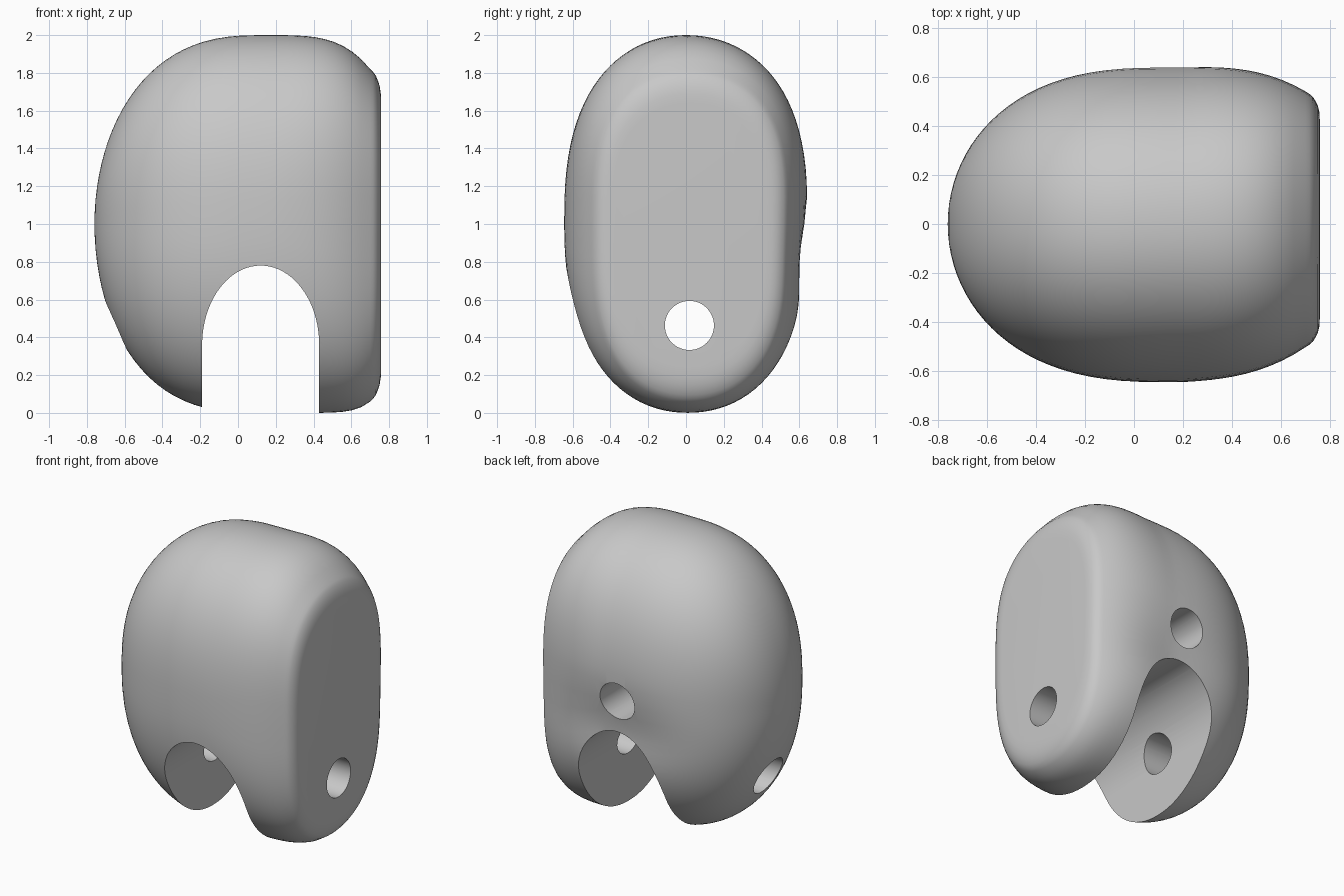
import bpy
import bmesh
from math import sin, cos, pi, exp, radians
from mathutils import Matrix

cube = bpy.data.objects.get("Cube")
if cube:
    bpy.data.objects.remove(cube, do_unlink=True)

SEGMENTS = 96
WIDEST = 0.12       # x of the fullest cross-section
HALF_WIDTH = 0.645

grey = bpy.data.materials.new("plain grey")
grey.use_nodes = True
colour = (0.58, 0.58, 0.58, 1)
grey.diffuse_color = colour
grey.node_tree.nodes["Principled BSDF"].inputs["Base Color"].default_value = colour


def make_object(name, bm):
    bmesh.ops.recalc_face_normals(bm, faces=bm.faces)
    mesh = bpy.data.meshes.new(name)
    bm.to_mesh(mesh)
    bm.free()
    mesh.materials.append(grey)
    obj = bpy.data.objects.new(name, mesh)
    bpy.context.collection.objects.link(obj)
    return obj


def power(value, exponent):
    return (1 if value >= 0 else -1) * abs(value) ** exponent


def ring(bm, x, top, bottom, side):
    """Egg-shaped cross-section that turns into a long oval towards the flat end."""
    blend = min(max((x - 0.2) / 0.5, 0), 1)
    hollow = 0.08 * exp(-((x - WIDEST) / 0.45) ** 2)
    verts = []
    for i in range(SEGMENTS):
        a = 2 * pi * i / SEGMENTS
        upper = sin(a) > 0
        n = 2.6 + 0.6 * blend if upper else 2.3 + 0.9 * blend
        y = HALF_WIDTH * side * power(cos(a), 2 / 2.1)
        z = 1 + (top if upper else bottom) * power(sin(a), 2 / n)
        # Shallow hollow low on the back
        if y > 0:
            y -= hollow * y * exp(-((z - 0.8) / 0.22) ** 2)
        verts.append(bm.verts.new((x, y + 0.02 * blend, z)))
    return verts


# Body: rounded nose, full middle, softened rim and flat end
bm = bmesh.new()
rings = []
for i in range(1, 25):
    u = cos(pi / 2 * i / 24) ** 0.8
    size = (1 - u ** 2.5) ** 0.5
    rings.append(ring(bm, WIDEST - 0.88 * u, size, (1 - u ** 2.7) ** 0.5, size))
for i in range(1, 13):
    u = i / 12
    rings.append(ring(bm, WIDEST + 0.58 * u, 1 - 0.18 * u ** 4, 1 - 0.06 * u ** 8, 1 - 0.19 * u ** 3))
for x, inset in ((0.715, 0.015), (0.73, 0.035), (0.742, 0.065), (0.75, 0.09), (0.756, 0.13), (0.758, 0.18)):
    rings.append(ring(bm, x, 0.82 - inset, 0.94 - inset, 0.81 - inset))
for a, b in zip(rings, rings[1:]):
    for i in range(SEGMENTS):
        j = (i + 1) % SEGMENTS
        bm.faces.new((a[i], a[j], b[j], b[i]))
tip = bm.verts.new((WIDEST - 0.88, 0, 1))
for i in range(SEGMENTS):
    bm.faces.new((tip, rings[0][i], rings[0][(i + 1) % SEGMENTS]))
bm.faces.new(rings[-1])
body = make_object("body", bm)

# Arched slot running front to back
bm = bmesh.new()
arch = [(WIDEST + 0.31 * cos(pi * i / 40), 0.36 + 0.42 * sin(pi * i / 40)) for i in range(41)]
outline = [(WIDEST + 0.31, -1)] + arch + [(WIDEST - 0.31, -1)]
face = bm.faces.new([bm.verts.new((x, -1, z)) for x, z in outline])
moved = bmesh.ops.extrude_face_region(bm, geom=[face])["geom"]
bmesh.ops.translate(bm, vec=(0, 2, 0), verts=[v for v in moved if isinstance(v, bmesh.types.BMVert)])
cutters = [make_object("slot_cutter", bm)]


def drill(name, centre, axis, length):
    bm = bmesh.new()
    matrix = Matrix.Translation(centre) @ Matrix.Rotation(pi / 2, 4, axis)
    bmesh.ops.create_cone(bm, cap_ends=True, segments=48, radius1=0.13, radius2=0.13,
                          depth=length, matrix=matrix)
    cutters.append(make_object(name, bm))


# Cross hole through both legs, and a blind hole in the back
drill("cross_hole_cutter", (0, 0.018, 0.463), 'Y', 3)
drill("back_hole_cutter", (0.09, 0.6, 1.01), 'X', 1)

for cutter in cutters:
    cutter.hide_render = True
    cut = body.modifiers.new(cutter.name, 'BOOLEAN')
    cut.operation = 'DIFFERENCE'
    cut.solver = 'EXACT'
    cut.object = cutter

# Bake the cuts, drop the cutters, smooth the surface
bpy.ops.object.select_all(action='DESELECT')
body.select_set(True)
bpy.context.view_layer.objects.active = body
bpy.ops.object.convert(target='MESH')
for cutter in cutters:
    bpy.data.objects.remove(cutter, do_unlink=True)
bpy.ops.object.shade_smooth_by_angle(angle=radians(35))
